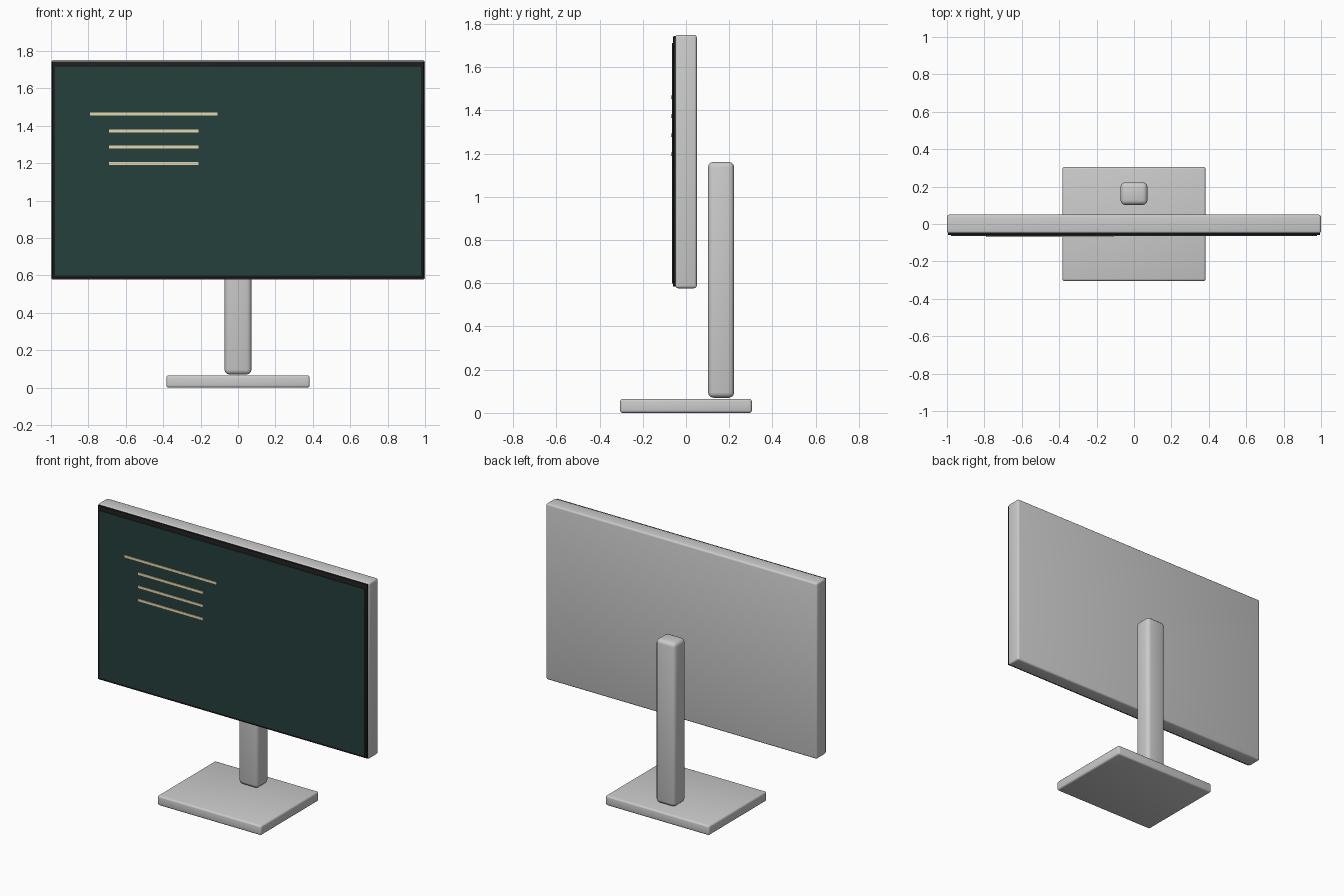
import bpy

if "Cube" in bpy.data.objects:
    bpy.data.objects.remove(bpy.data.objects["Cube"])


def material(name, color):
    mat = bpy.data.materials.new(name)
    mat.diffuse_color = (*color, 1)
    mat.use_nodes = True
    mat.node_tree.nodes["Principled BSDF"].inputs["Base Color"].default_value = mat.diffuse_color
    return mat


def box(name, x, y, z, bevel=0, segments=3, mat=None):
    """Bevelled box from its (min, max) range on each axis."""
    ranges = (x, y, z)
    bpy.ops.mesh.primitive_cube_add(size=1, location=[(a + b) / 2 for a, b in ranges])
    obj = bpy.context.object
    obj.name = name
    obj.scale = [b - a for a, b in ranges]
    bpy.ops.object.transform_apply(location=False, rotation=False, scale=True)
    if bevel:
        mod = obj.modifiers.new("Bevel", "BEVEL")
        mod.width = bevel
        mod.segments = segments
        bpy.ops.object.modifier_apply(modifier=mod.name)
        bpy.ops.object.shade_smooth_by_angle()
    if mat:
        obj.data.materials.append(mat)
    return obj


black = material("bezel_black", (0.012, 0.012, 0.013))
teal = material("screen_teal", (0.018, 0.05, 0.045))
cream = material("line_cream", (0.8, 0.68, 0.42))

# Stand
box("base", (-0.383, 0.383), (-0.305, 0.305), (0, 0.065), 0.012)
box("stand_post", (-0.072, 0.072), (0.102, 0.223), (0.07, 1.162), 0.025)

# Display housing, bezel and screen
box("housing", (-1, 1), (-0.05, 0.05), (0.577, 1.75), 0.012)
box("bezel", (-0.994, 0.994), (-0.06, -0.045), (0.584, 1.744), 0.004, 2, black)
box("screen", (-0.978, 0.978), (-0.065, -0.055), (0.6, 1.713), 0, 1, teal)

# Lines on the screen
lines = [(-0.79, -0.11, 1.462), (-0.69, -0.21, 1.373),
         (-0.69, -0.21, 1.285), (-0.69, -0.21, 1.197)]
for i, (x0, x1, z) in enumerate(lines):
    box(f"screen_line_{i + 1}", (x0, x1), (-0.069, -0.062),
        (z - 0.008, z + 0.008), 0, 1, cream)
